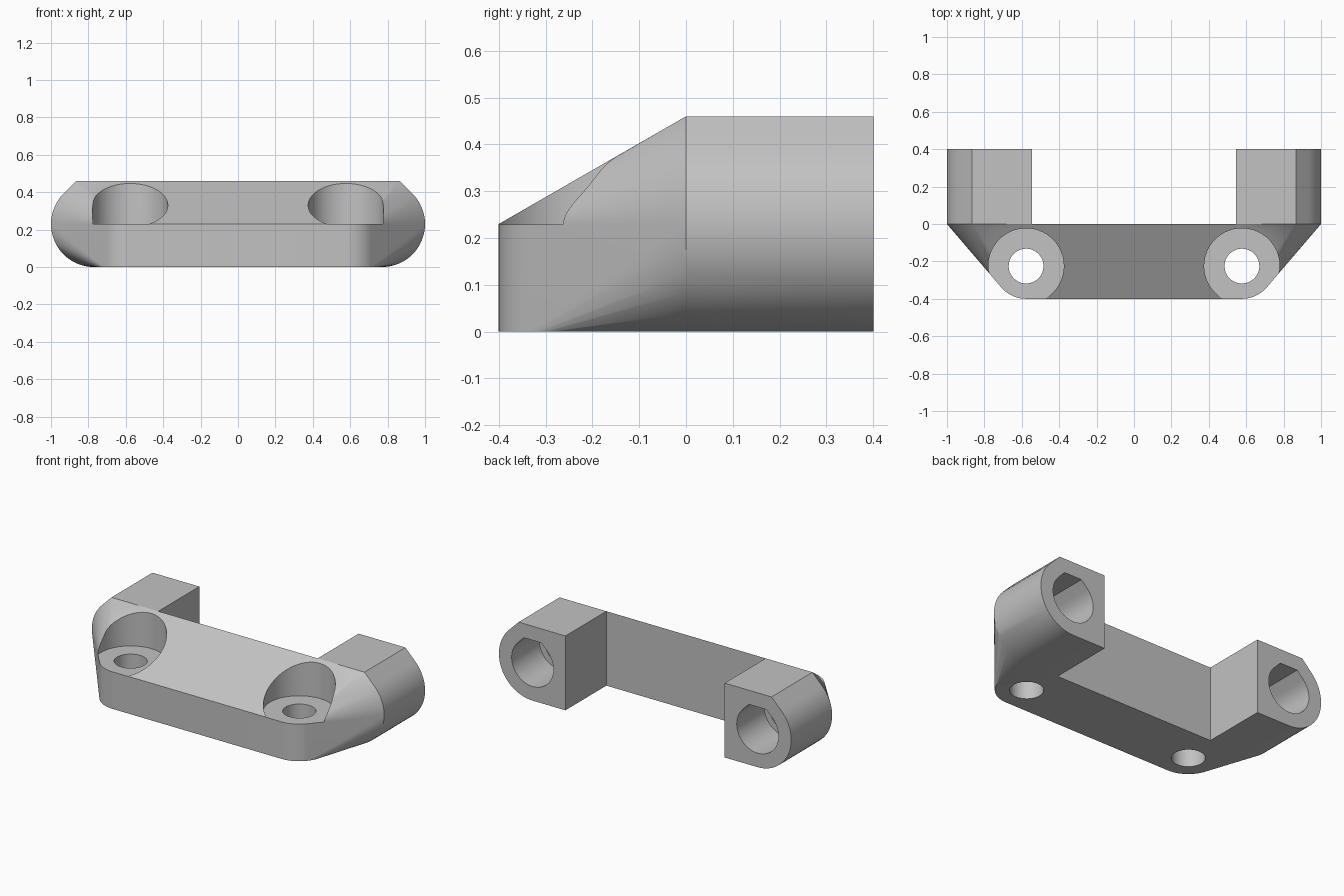
import bpy, bmesh
from math import cos, sin, tan, pi, radians

cube = bpy.data.objects.get("Cube")
if cube:
    bpy.data.objects.remove(cube)

grey = bpy.data.materials.new("light grey")
grey.use_nodes = True
colour = (0.54, 0.54, 0.54, 1)
grey.diffuse_color = colour
grey.node_tree.nodes["Principled BSDF"].inputs["Base Color"].default_value = colour

DEPTH = 0.4        # reach of the plate forwards and of the arms backwards
R = 0.23           # arm radius
ARM_X = 0.77       # axis of the rod sockets
SCREW = (0.577, -0.225)


def hull(name, points, extrude_back=0):
    """Convex solid around points, optionally extended from its back face."""
    bm = bmesh.new()
    for p in points:
        bm.verts.new(p)
    res = bmesh.ops.convex_hull(bm, input=bm.verts)
    junk = {v for v in res["geom_interior"] + res["geom_unused"]
            if isinstance(v, bmesh.types.BMVert)}
    bmesh.ops.delete(bm, geom=list(junk), context="VERTS")
    bmesh.ops.dissolve_limit(bm, angle_limit=radians(0.3), verts=bm.verts, edges=bm.edges)
    bmesh.ops.recalc_face_normals(bm, faces=bm.faces)
    if extrude_back:
        back = [f for f in bm.faces if f.normal.y > 0.99]
        new = bmesh.ops.extrude_face_region(bm, geom=back)["geom"]
        moved = [v for v in new if isinstance(v, bmesh.types.BMVert)]
        bmesh.ops.translate(bm, verts=moved, vec=(0, extrude_back, 0))
        bmesh.ops.delete(bm, geom=[f for f in back if f.is_valid], context="FACES_ONLY")
        bmesh.ops.recalc_face_normals(bm, faces=bm.faces)
    mesh = bpy.data.meshes.new(name)
    bm.to_mesh(mesh)
    bm.free()
    mesh.materials.append(grey)
    obj = bpy.data.objects.new(name, mesh)
    bpy.context.collection.objects.link(obj)
    return obj


def upright(x, y, r, z0, z1, n=64):
    """Points of a vertical cylinder."""
    return [(x + r * cos(2 * pi * i / n), y + r * sin(2 * pi * i / n), z)
            for i in range(n) for z in (z0, z1)]


def teardrop(x, r, ys, n=48):
    """Points of a round profile along y with a flat, chamfered top."""
    out = []
    for y in ys:
        out += [(x + s * r * tan(pi / 8), y, R + r) for s in (-1, 1)]
        for i in range(n + 1):
            a = radians(45) - radians(270) * i / n
            out.append((x + r * cos(a), y, R + r * sin(a)))
    return out


# Sloped plate with rounded front corners, extended back to full arm length
points = []
for s in (-1, 1):
    points += upright(s * SCREW[0], SCREW[1], DEPTH + SCREW[1], 0, R)
    points += teardrop(s * ARM_X, R, (0,))
bracket = hull("mounting_bracket", points, DEPTH)

# Gap between the arms
cutters = [hull("gap_cutter", [(x, y, z) for x in (-0.545, 0.545)
                               for y in (0, 0.6) for z in (-0.2, 0.7)])]

# Countersunk screw holes and stepped rod sockets on each side
for s in (-1, 1):
    x, y = s * SCREW[0], SCREW[1]
    cutters += [
        hull("screw_hole_cutter", upright(x, y, 0.093, -0.1, 0.4)),
        hull("screw_head_cutter", upright(x, y, 0.202, R - 0.001, 0.7)),
        hull("rod_socket_cutter", teardrop(s * ARM_X, 0.143, (0.13, 0.5))),
        hull("rod_end_cutter", teardrop(s * ARM_X, 0.105, (0.0, 0.3))),
    ]

bpy.context.view_layer.objects.active = bracket
for cutter in cutters:
    cutter.hide_render = True
    mod = bracket.modifiers.new("cut", "BOOLEAN")
    mod.operation = "DIFFERENCE"
    mod.solver = "EXACT"
    mod.object = cutter
    bpy.ops.object.modifier_apply(modifier=mod.name)
    bpy.data.objects.remove(cutter)

# Smooth the rounded walls and keep the edges crisp
for o in bpy.context.selected_objects:
    o.select_set(False)
bracket.select_set(True)
bpy.ops.object.shade_smooth_by_angle(angle=radians(25))
